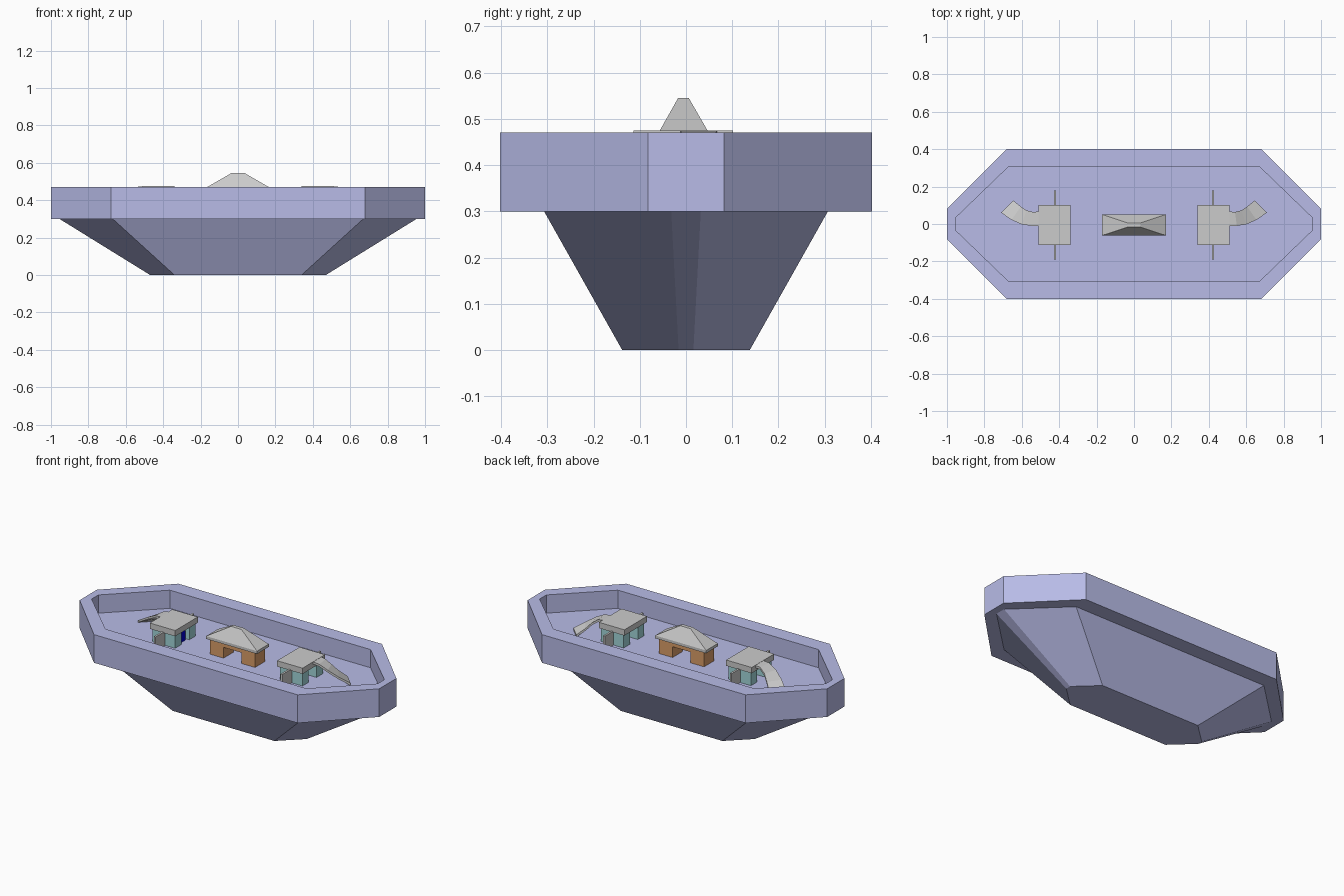
import bpy, bmesh

if "Cube" in bpy.data.objects:
    bpy.data.objects.remove(bpy.data.objects["Cube"])


def material(name, rgb):
    m = bpy.data.materials.new(name)
    m.diffuse_color = (*rgb, 1)
    m.use_nodes = True
    m.node_tree.nodes["Principled BSDF"].inputs["Base Color"].default_value = m.diffuse_color
    return m


LAVENDER = material("lavender", (0.48, 0.50, 0.80))
TEAL = material("teal", (0.36, 0.68, 0.70))
BROWN = material("brown", (0.70, 0.34, 0.14))
BLUE = material("blue", (0.0, 0.0, 0.65))


def make_object(name, bm, mat=None):
    bmesh.ops.recalc_face_normals(bm, faces=bm.faces)
    mesh = bpy.data.meshes.new(name)
    bm.to_mesh(mesh)
    bm.free()
    ob = bpy.data.objects.new(name, mesh)
    bpy.context.collection.objects.link(ob)
    if mat:
        mesh.materials.append(mat)
    return ob


def loft(name, rings, mat=None):
    """Join rings of equal length with quads and cap both ends."""
    bm = bmesh.new()
    rows = [[bm.verts.new(p) for p in ring] for ring in rings]
    for a, b in zip(rows, rows[1:]):
        for i in range(len(a)):
            j = (i + 1) % len(a)
            bm.faces.new((a[i], a[j], b[j], b[i]))
    bm.faces.new(rows[0])
    bm.faces.new(rows[-1])
    return make_object(name, bm, mat)


def octagon(x_end, x_side, y_side, y_end, z):
    quarter = [(x_end, y_end), (x_side, y_side)]
    pts = quarter + [(-x, y) for x, y in reversed(quarter)]
    pts += [(-x, -y) for x, y in pts]
    return [(x, y, z) for x, y in pts]


def rect(x0, x1, y0, y1, z):
    return [(x0, y0, z), (x1, y0, z), (x1, y1, z), (x0, y1, z)]


def box(name, x0, x1, y0, y1, z0, z1, mat=None):
    return loft(name, [rect(x0, x1, y0, y1, z0), rect(x0, x1, y0, y1, z1)], mat)


FLOOR = 0.36

# Tapered hull with overhanging rim and sunken deck
loft("hull", [
    octagon(0.47, 0.34, 0.138, 0.016, 0),
    octagon(0.955, 0.67, 0.307, 0.032, 0.30),
    octagon(1.0, 0.68, 0.402, 0.082, 0.30),
    octagon(1.0, 0.68, 0.402, 0.082, 0.47),
    octagon(0.955, 0.67, 0.307, 0.032, 0.47),
    octagon(0.955, 0.67, 0.307, 0.032, FLOOR),
], LAVENDER)

# Central pavilion: two wall blocks, lintel and hipped roof
for side, s in (("left", -1), ("right", 1)):
    xs = sorted((s * 0.06, s * 0.15))
    box("pavilion_block_" + side, *xs, -0.052, 0.042, FLOOR, 0.45, BROWN)
box("pavilion_lintel", -0.06, 0.06, -0.052, 0.042, 0.425, 0.45, BROWN)
loft("pavilion_roof", [
    rect(-0.17, 0.17, -0.061, 0.051, 0.45),
    rect(-0.17, 0.17, -0.061, 0.051, 0.467),
    rect(-0.035, 0.035, -0.017, 0.006, 0.545),
])

# Curved slide edges, outer and inner, in plan with height
SLIDE = [((0.50, -0.012), (0.50, 0.068), 0.475),
         ((0.55, -0.010), (0.54, 0.064), 0.470),
         ((0.60, -0.002), (0.575, 0.073), 0.445),
         ((0.655, 0.022), (0.605, 0.093), 0.410),
         ((0.71, 0.060), (0.645, 0.125), 0.372)]

# Two huts, mirrored in x
for side, s in (("left", -1), ("right", 1)):
    def hut_box(part, x0, x1, y0, y1, z0, z1, mat=None):
        a, b = sorted((s * x0, s * x1))
        box(part + "_" + side, a, b, y0, y1, z0, z1, mat)

    # Walls with a passage along x
    hut_box("hut_front_wall", 0.35, 0.50, -0.10, -0.04, FLOOR, 0.442, TEAL)
    hut_box("hut_back_wall", 0.35, 0.50, 0.035, 0.095, FLOOR, 0.442, TEAL)
    hut_box("hut_roof", 0.34, 0.51, -0.113, 0.102, 0.44, 0.475)
    # Thin upright panels outside front and back
    hut_box("hut_front_panel", 0.417, 0.429, -0.19, -0.09, FLOOR, 0.445)
    hut_box("hut_back_panel", 0.417, 0.429, 0.09, 0.178, FLOOR, 0.445)
    # Slide from roof to deck
    loft("slide_" + side, [
        [(s * a[0], a[1], z), (s * b[0], b[1], z),
         (s * b[0], b[1], z - 0.014), (s * a[0], a[1], z - 0.014)]
        for a, b, z in SLIDE])

# Blue panel inside the left hut
box("hut_blue_panel", -0.38, -0.365, -0.02, 0.02, FLOOR, 0.42, BLUE)
